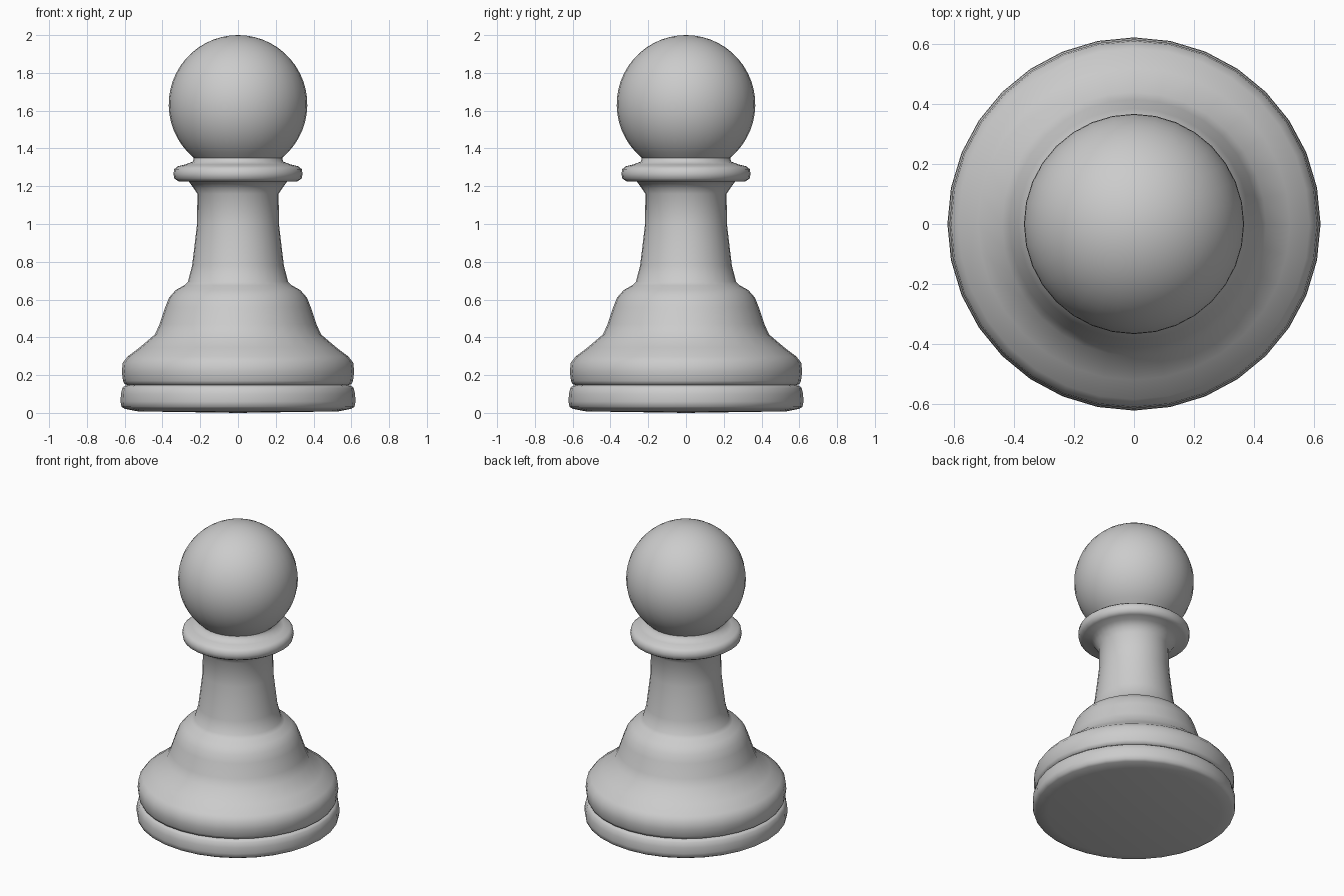
import bpy, bmesh, math

if "Cube" in bpy.data.objects:
    bpy.data.objects.remove(bpy.data.objects["Cube"])

SIDES = 32


def lathe(name, profile):
    """Revolve an (r, z) profile around z; r = 0 ends become poles."""
    bm = bmesh.new()
    rings = []
    for r, z in profile:
        if r == 0:
            rings.append([bm.verts.new((0, 0, z))] * SIDES)
        else:
            rings.append([bm.verts.new((r * math.cos(2 * math.pi * i / SIDES),
                                        r * math.sin(2 * math.pi * i / SIDES), z))
                          for i in range(SIDES)])
    for a, b in zip(rings, rings[1:]):
        for i in range(SIDES):
            j = (i + 1) % SIDES
            bm.faces.new(list(dict.fromkeys((a[i], a[j], b[j], b[i]))))
    bmesh.ops.recalc_face_normals(bm, faces=bm.faces)
    mesh = bpy.data.meshes.new(name)
    bm.to_mesh(mesh)
    bm.free()
    obj = bpy.data.objects.new(name, mesh)
    bpy.context.collection.objects.link(obj)
    bpy.ops.object.select_all(action='DESELECT')
    obj.select_set(True)
    bpy.context.view_layer.objects.active = obj
    bpy.ops.object.shade_smooth_by_angle(angle=math.radians(60))
    return obj


# Ball head: arc from the neck opening up to the pole
R, CZ = 0.367, 1.633
start = math.asin(-0.283 / R)
head = [(R * math.cos(t), CZ + R * math.sin(t))
        for t in (start + (math.pi / 2 - start) * k / 20 for k in range(20))]
head.append((0, 2.0))

# One continuous turned silhouette from the underside to the top
lathe("pawn_body", [
    # underside and bottom disc
    (0, 0), (0.53, 0.008), (0.60, 0.022), (0.617, 0.032), (0.622, 0.06),
    (0.62, 0.10), (0.612, 0.132), (0.60, 0.143), (0.582, 0.147),
    # groove and upper base moulding
    (0.60, 0.152), (0.609, 0.17), (0.615, 0.22), (0.61, 0.265),
    (0.585, 0.298), (0.52, 0.347), (0.44, 0.415),
    # bell
    (0.415, 0.47), (0.385, 0.56), (0.365, 0.61), (0.33, 0.65), (0.285, 0.675),
    # stem
    (0.265, 0.695), (0.243, 0.78), (0.226, 0.92), (0.217, 1.0),
    (0.215, 1.16), (0.235, 1.19), (0.26, 1.224),
    # collar
    (0.315, 1.226), (0.337, 1.24), (0.342, 1.265), (0.338, 1.29),
    (0.32, 1.305), (0.28, 1.315), (0.24, 1.33),
] + head)
